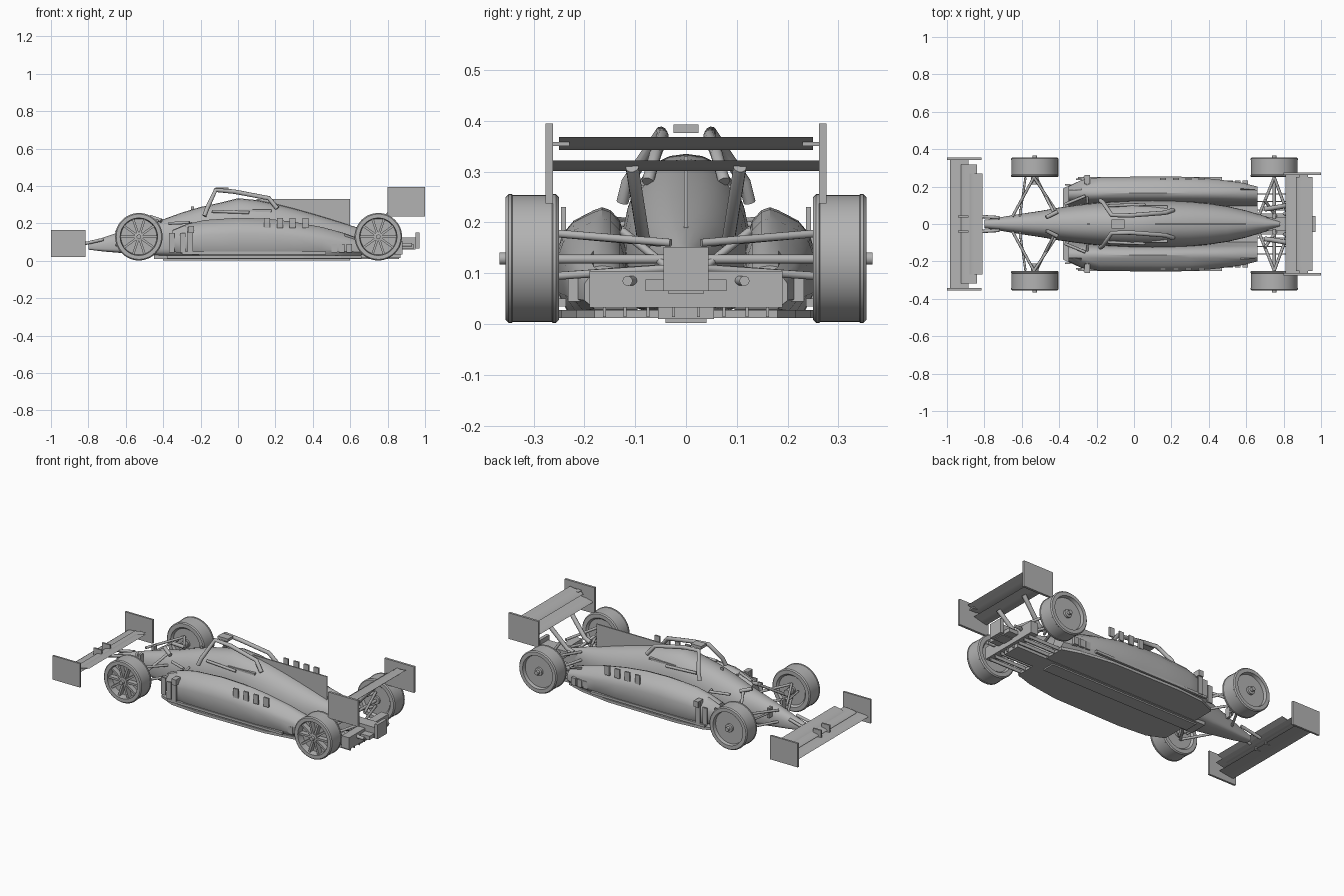
import bpy, bmesh, math
from mathutils import Vector

cube = bpy.data.objects.get("Cube")
if cube:
    bpy.data.objects.remove(cube, do_unlink=True)

GREY = (0.45, 0.45, 0.45, 1)
mat = bpy.data.materials.new("plain grey")
mat.use_nodes = True
mat.diffuse_color = GREY
mat.node_tree.nodes["Principled BSDF"].inputs["Base Color"].default_value = GREY
SIDES = ((1, "left"), (-1, "right"))


def finish(name, bm, smooth=True):
    bmesh.ops.recalc_face_normals(bm, faces=bm.faces)
    me = bpy.data.meshes.new(name)
    bm.to_mesh(me)
    bm.free()
    if smooth:
        for p in me.polygons:
            p.use_smooth = True
        me.set_sharp_from_angle(angle=math.radians(35))
    me.materials.append(mat)
    ob = bpy.data.objects.new(name, me)
    bpy.context.collection.objects.link(ob)
    return ob


def loft(name, rings, smooth=True):
    """Skin a list of closed cross-sections and cap both ends."""
    bm = bmesh.new()
    vs = [[bm.verts.new(p) for p in ring] for ring in rings]
    n = len(vs[0])
    for a, b in zip(vs, vs[1:]):
        for i in range(n):
            j = (i + 1) % n
            bm.faces.new((a[i], a[j], b[j], b[i]))
    bm.faces.new(vs[0])
    bm.faces.new(vs[-1])
    return finish(name, bm, smooth)


def box(name, x, y, z):
    rect = ((0, 0), (1, 0), (1, 1), (0, 1))
    return loft(name, [[(x[i], y[j], zz) for i, j in rect] for zz in z], False)


def tube(name, pts, r):
    cu = bpy.data.curves.new(name, "CURVE")
    cu.dimensions = "3D"
    cu.bevel_depth = r
    cu.bevel_resolution = 3
    cu.use_fill_caps = True
    sp = cu.splines.new("POLY")
    sp.points.add(len(pts) - 1)
    for p, co in zip(sp.points, pts):
        p.co = (*co, 1)
    cu.materials.append(mat)
    ob = bpy.data.objects.new(name, cu)
    bpy.context.collection.objects.link(ob)
    return ob


def lathe(name, cx, cz, profile, n=48):
    """Rings of (radius, y) round an axle parallel to y."""
    return loft(name, [[(cx + r * math.cos(2 * math.pi * i / n), y,
                         cz + r * math.sin(2 * math.pi * i / n))
                        for i in range(n)] for r, y in profile])


def wing(name, a, b, half, t=0.006):
    """Thin tilted aerofoil from leading edge a to trailing edge b (x, z)."""
    a, b = Vector(a), Vector(b)
    up = Vector((a.y - b.y, b.x - a.x)).normalized() * t
    prof = [a, a.lerp(b, .12) + up, a.lerp(b, .5) + up, b,
            a.lerp(b, .5) - up * .4, a.lerp(b, .12) - up * .6]
    return loft(name, [[(p.x, y, p.y) for p in prof] for y in (-half, half)])


# Fuselage: x, half width, bottom, top
def hull_ring(x, w, zb, zt, n=28):
    zm = zb + .38 * (zt - zb)
    ring = []
    for i in range(n):
        t = 2 * math.pi * i / n
        c, s = math.cos(t), math.sin(t)
        e = .9 if s > 0 else .5
        ring.append((x, w * math.copysign(abs(c) ** e, c),
                     zm + ((zt - zm) if s > 0 else (zm - zb)) * math.copysign(abs(s) ** e, s)))
    return ring


hull = [(-.80, .022, .06, .10), (-.72, .035, .05, .125), (-.6, .055, .04, .165),
        (-.5, .07, .03, .195), (-.4, .088, .025, .222), (-.3, .102, .02, .258),
        (-.2, .113, .02, .288), (-.1, .12, .02, .31), (0, .125, .02, .335),
        (.1, .127, .02, .325), (.2, .125, .02, .305), (.3, .12, .02, .28),
        (.4, .11, .02, .252), (.5, .095, .02, .222), (.6, .072, .025, .19),
        (.7, .042, .035, .16), (.78, .018, .05, .135)]
loft("fuselage", [hull_ring(*h) for h in hull])
box("engine_fin", (.1, .6), (-.004, .004), (.15, .33))
box("gearbox", (.66, .95), (-.035, .035), (.06, .125))
box("rear_light_block", (.95, .97), (-.044, .044), (.065, .152))
box("rear_crossbeam", (.87, .94), (-.08, .08), (.065, .088))
box("roll_hoop_camera", (-.12, -.05), (-.025, .025), (.376, .393))
box("windscreen_pin", (-.25, -.235), (-.003, .003), (.25, .29))

# Floor, plank and diffuser
half_plan = [(-.38, .19), (-.28, .235), (-.1, .25), (.35, .245), (.55, .215), (.66, .18)]
plan = half_plan + [(x, -y) for x, y in reversed(half_plan)]
loft("floor", [[(x, y, z) for x, y in plan] for z in (.012, .028)], False)
box("plank", (-.4, .6), (-.04, .04), (.002, .014))
box("keel", (-.45, .86), (-.055, .055), (.01, .034))
box("diffuser_panel", (.83, .88), (-.19, .19), (.033, .105))
for y in (-.16, -.12, -.075, -.025, .025, .075, .12, .16):
    box("diffuser_strake", (.65, .87), (y - .003, y + .003), (.014, .035))

# Sidepods: x, outer edge, bottom, top
pods = [(-.35, .2, .05, .165), (-.28, .235, .035, .195), (-.18, .25, .028, .218),
        (0, .253, .026, .23), (.15, .254, .026, .226), (.3, .252, .026, .208),
        (.45, .238, .026, .18), (.57, .222, .026, .148), (.66, .2, .03, .115)]


def pod_ring(x, yo, zb, zt, s):
    h = zt - zb
    prof = [(.095, 0), (.118, .65), (.13, .87), (.148, .97), (.165, 1), (.182, .97),
            (yo - .032, .87), (yo - .01, .74), (yo, .58), (yo, .2), (yo - .02, 0)]
    return [(x, s * y, zb + h * f) for y, f in prof]


for s, side in SIDES:
    def both(*ys):
        return sorted(s * y for y in ys)

    loft(side + "_sidepod", [pod_ring(*p, s) for p in pods])
    # Upright louvres, mirrors, guide vanes and skirt details
    for i in range(4):
        x = .14 + .068 * i
        box(side + "_louvre", (x, x + .032), both(.236, .246), (.175, .23))
    box(side + "_mirror", (-.265, -.235), both(.215, .262), (.15, .185))
    tube(side + "_mirror_stalk", [(-.25, s * .11, .2), (-.25, s * .23, .17)], .006)
    for x, y, top in ((-.37, .205, .15), (-.31, .235, .15), (-.27, .245, .18)):
        box(side + "_guide_vane", (x, x + .03), both(y, y + .008), (.045, top))
    box(side + "_skirt", (-.3, .47), both(.236, .25), (.035, .05))
    for x in (.5, .54, .58):
        box(side + "_skirt_block", (x, x + .03), both(.2, .232), (.045, .09))
    box(side + "_cockpit_strip", (0, .18), both(.07, .1), (.262, .274))
    tube(side + "_cockpit_rail", [(-.14, s * .098, .265), (.06, s * .105, .258)], .008)
    tube(side + "_side_rail", [(-.37, s * .105, .2), (-.26, s * .15, .205)], .008)

    # Cockpit guard hoop
    tube(side + "_guard_hoop", [(-.18, s * .125, .24), (-.165, s * .115, .28),
                                (-.12, s * .048, .378), (-.02, s * .046, .37),
                                (.165, s * .06, .335), (.21, s * .075, .28)], .012)

    # Wheels: spoked rims on the right, closed discs on the left
    for cx, end in ((-.53, "front"), (.75, "rear")):
        cz, name = .129, f"{end}_{side}_"
        deep = .335 if s > 0 else .315
        prof = [(.088, .262), (.098, .25), (.121, .25), (.127, .256), (.127, .262),
                (.125, .264), (.125, .341), (.127, .343), (.127, .349), (.121, .355),
                (.1, .355), (.096, deep)]
        lathe(name + "wheel", cx, cz, [(r, s * y) for r, y in prof])
        lathe(name + "hub", cx, cz, [(.024, s * .25), (.024, s * .348), (.012, s * .35),
                                     (.012, s * .367)], 20)
        if s < 0:
            for k in range(10):
                t = 2 * math.pi * k / 10
                d, q = Vector((math.cos(t), 0, math.sin(t))), Vector((-math.sin(t), 0, math.cos(t)))
                c = Vector((cx, 0, cz))
                loft(name + "spoke", [[c + d * r + q * w + Vector((0, y, 0))
                     for w, y in ((-.006, -.345), (.006, -.345), (.006, -.31), (-.006, -.31))]
                     for r in (.018, .098)], False)

    # Front suspension
    for z, z2 in ((.172, .155), (.088, .085)):
        for x, y in ((-.65, .04), (-.42, .075)):
            tube(side + "_front_wishbone", [(-.535, s * .25, z), (x, s * y, z2)], .0075)
    tube(side + "_front_pushrod", [(-.52, s * .24, .1), (-.43, s * .065, .215)], .008)
    tube(side + "_front_axle", [(-.53, s * .26, .13), (-.53, s * .21, .13)], .02)
    tube(side + "_steering_arm", [(-.58, s * .25, .14), (-.61, s * .04, .135)], .006)
    tube(side + "_damper", [(-.47, s * .035, .235), (-.41, s * .065, .215)], .011)
    box(side + "_steering_mount", (-.615, -.6), both(.05, .08), (.11, .17))

    # Rear suspension and drive shaft
    for z, z2 in ((.178, .16), (.095, .11)):
        for x, y in ((.67, .05), (.83, .03)):
            tube(side + "_rear_wishbone", [(.75, s * .25, z), (x, s * y, z2)], .008)
    tube(side + "_drive_shaft", [(.75, s * .26, .128), (.75, s * .03, .128)], .009)
    tube(side + "_rear_pushrod", [(.76, s * .04, .115), (.7, s * .125, .183)], .008)
    tube(side + "_exhaust", [(.8, s * .05, .09), (.89, s * .115, .085), (.93, s * .115, .085)], .01)

    # Wing end plates and supports
    box(side + "_front_end_plate", (-1, -.815), both(.343, .355), (.02, .165))
    box(side + "_rear_end_plate", (.8, 1), both(.262, .276), (.237, .395))
    tube(side + "_rear_wing_strut", [(.7, s * .08, .16), (.74, s * .085, .175),
                                     (.86, s * .106, .308)], .013)
    tube(side + "_nose_strut", [(-.85, s * .042, .085), (-.72, s * .034, .115)], .009)
    box(side + "_front_wing_bracket", (-.94, -.885), both(.036, .046), (.06, .11))

# Wings
wing("front_wing_main", (-.985, .055), (-.885, .066), .345)
wing("front_wing_middle", (-.925, .074), (-.84, .09), .318)
wing("front_wing_flap", (-.885, .08), (-.81, .105), .27)
wing("rear_wing_main", (.81, .303), (.9, .322), .264)
wing("rear_wing_flap", (.865, .343), (.955, .368), .25)
for y in (-.247, .247):
    box("rear_flap_mount", (.885, .93), (y - .018, y + .018), (.35, .358))
